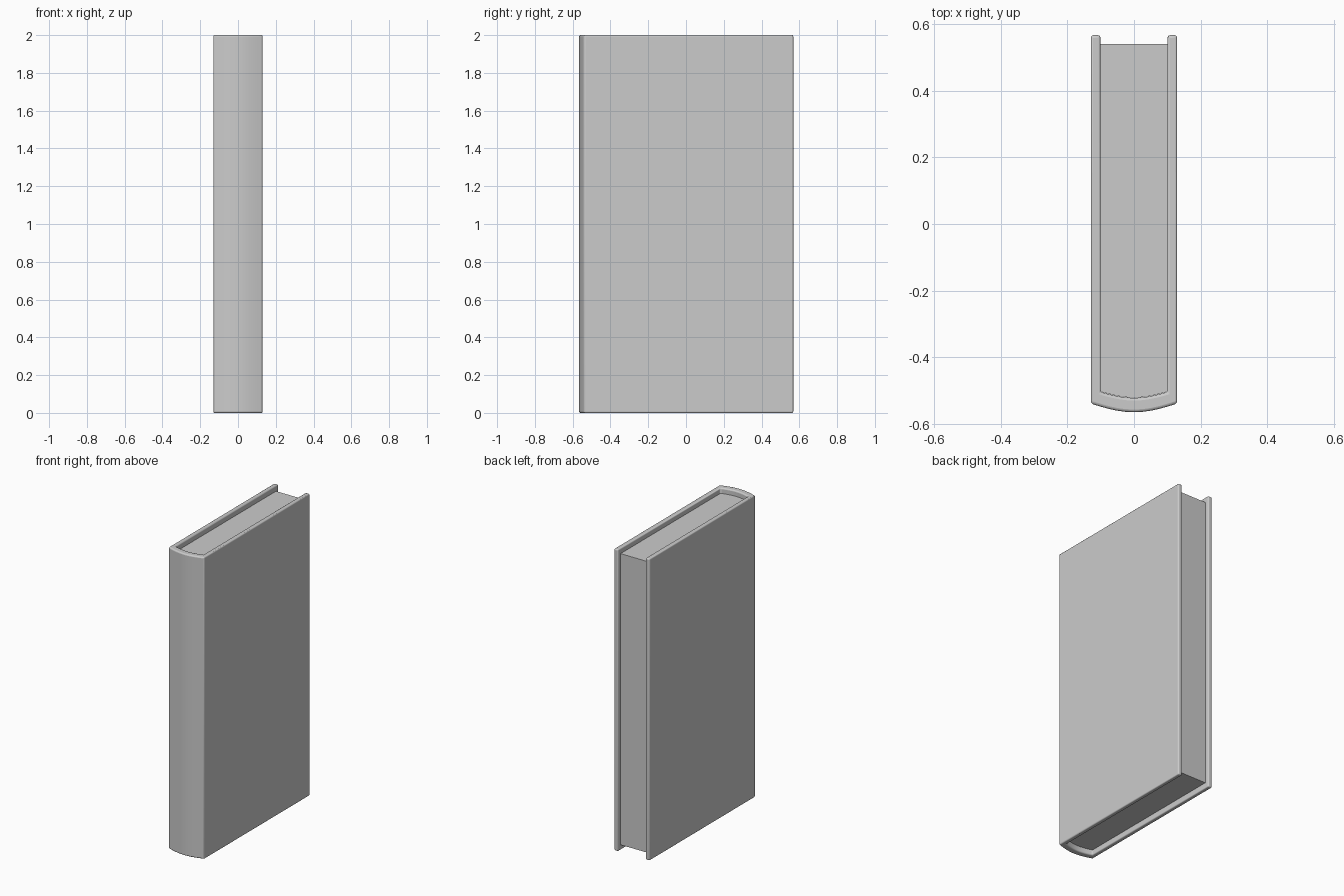
import bpy, bmesh, math

if "Cube" in bpy.data.objects:
    bpy.data.objects.remove(bpy.data.objects["Cube"])

def extrude_strip(name, side_a, side_b, z0, z1):
    """Solid made from the strip between two matching outlines, extruded in z."""
    bm = bmesh.new()
    rows = [[bm.verts.new((x, y, z)) for x, y in side]
            for z in (z0, z1) for side in (side_a, side_b)]
    a0, b0, a1, b1 = rows
    last = len(a0) - 1
    for i in range(last):
        for p, q in ((a0, b0), (a1, b1), (a0, a1), (b0, b1)):
            bm.faces.new((p[i], p[i + 1], q[i + 1], q[i]))
    for i in (0, last):
        bm.faces.new((a0[i], a1[i], b1[i], b0[i]))
    bmesh.ops.recalc_face_normals(bm, faces=bm.faces)
    mesh = bpy.data.meshes.new(name)
    bm.to_mesh(mesh)
    bm.free()
    obj = bpy.data.objects.new(name, mesh)
    bpy.context.collection.objects.link(obj)
    return obj

def arc(half_width, y_side, bulge, n=10):
    """Shallow curve across the spine, bulging towards -y."""
    pts = []
    for i in range(n + 1):
        t = -1 + 2 * i / n
        pts.append((half_width * t, y_side - bulge * math.cos(t * math.pi / 2)))
    return pts

def smooth(obj, angle):
    bpy.context.view_layer.objects.active = obj
    obj.select_set(True)
    bpy.ops.object.shade_smooth_by_angle(angle=math.radians(angle))
    obj.select_set(False)

# Cover: two boards joined by a rounded spine, with softened edges
outer = [(-0.13, 0.568)] + arc(0.13, -0.54, 0.026) + [(0.13, 0.568)]
inner = [(-0.101, 0.568)] + arc(0.101, -0.505, 0.018) + [(0.101, 0.568)]
cover = extrude_strip("cover", outer, inner, 0, 2)
bevel = cover.modifiers.new("soft_edges", 'BEVEL')
bevel.width = 0.008
bevel.segments = 3
bevel.limit_method = 'ANGLE'
bevel.angle_limit = math.radians(40)
smooth(cover, 40)

# Page block: set in from the boards at the top, bottom and fore edge
front = arc(0.1, -0.504, 0.018)
back = [(x, 0.542) for x, y in front]
pages = extrude_strip("page_block", front, back, 0.035, 1.965)
smooth(pages, 30)
